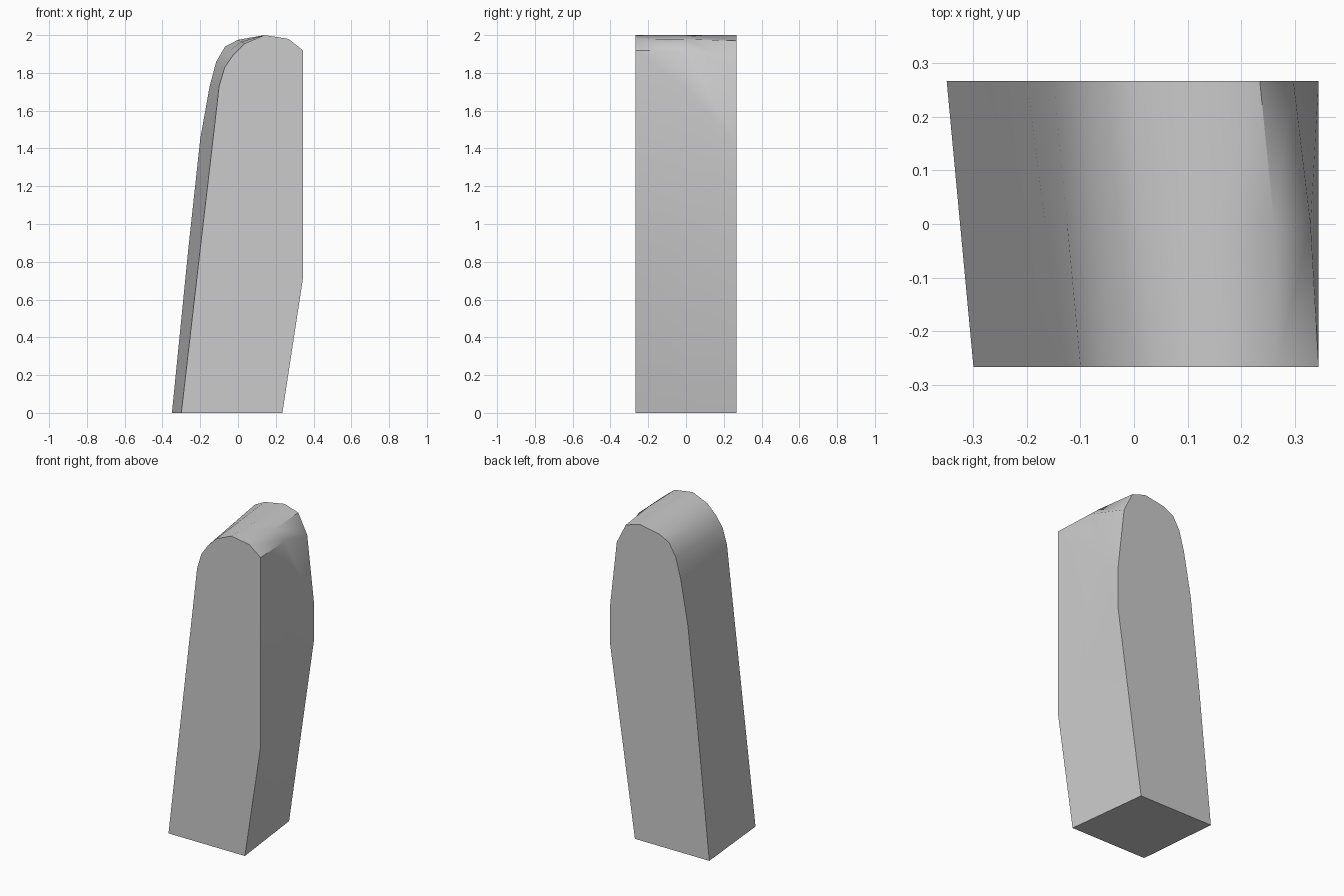
import bpy
import bmesh
import math

cube = bpy.data.objects.get("Cube")
if cube:
    bpy.data.objects.remove(cube, do_unlink=True)

# Plain grey material
grey = bpy.data.materials.new("plain_grey")
grey.use_nodes = True
colour = (0.6, 0.6, 0.6, 1.0)
grey.diffuse_color = colour
grey.node_tree.nodes["Principled BSDF"].inputs["Base Color"].default_value = colour

# Matching (x, z) profiles, from lower left over the rounded top to lower right
front = [(-0.30, 0), (-0.202, 0.85), (-0.132, 1.45), (-0.10, 1.73),
         (-0.07, 1.83), (-0.025, 1.895), (0.035, 1.955), (0.14, 2.0),
         (0.267, 1.98), (0.345, 1.918), (0.345, 1.8), (0.345, 0.72), (0.235, 0)]
back = [(-0.35, 0), (-0.265, 0.85), (-0.20, 1.45), (-0.15, 1.73),
        (-0.115, 1.86), (-0.068, 1.94), (0.0, 1.975), (0.14, 2.0),
        (0.235, 1.97), (0.298, 1.845), (0.345, 1.43), (0.345, 1.19), (0.171, 0)]

# The middle section is halfway, except for the fuller right shoulder
middle = [((a + c) / 2, (b + d) / 2) for (a, b), (c, d) in zip(front, back)]
middle[8:11] = [(0.262, 1.978), (0.33, 1.92), (0.345, 1.72)]

# Loft the block through the three sections
bm = bmesh.new()
rings = [[bm.verts.new((x, y, z)) for x, z in profile]
         for profile, y in ((front, -0.267), (middle, 0), (back, 0.267))]
for near, far in zip(rings, rings[1:]):
    for i in range(len(near)):
        j = (i + 1) % len(near)
        bm.faces.new((near[i], near[j], far[j], far[i]))
bm.faces.new(rings[0])
bm.faces.new(rings[-1])
bmesh.ops.recalc_face_normals(bm, faces=bm.faces[:])

mesh = bpy.data.meshes.new("rounded_block")
bm.to_mesh(mesh)
bm.free()
mesh.materials.append(grey)
block = bpy.data.objects.new("rounded_block", mesh)
bpy.context.collection.objects.link(block)

# Soft crown with crisp end caps
bpy.ops.object.select_all(action="DESELECT")
block.select_set(True)
bpy.context.view_layer.objects.active = block
bpy.ops.object.shade_smooth_by_angle(angle=math.radians(35))
